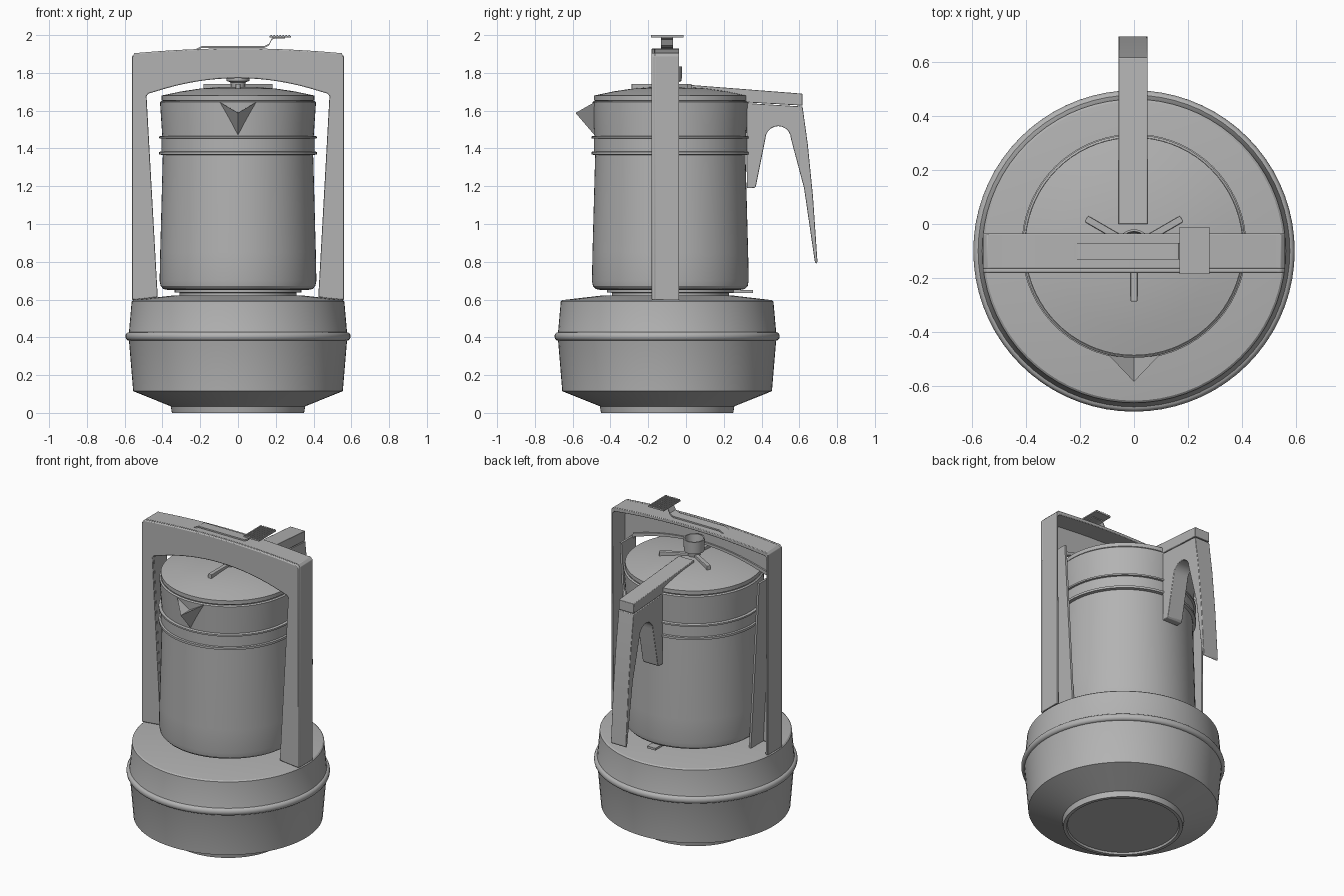
import bpy, bmesh, math
from mathutils import Vector

if "Cube" in bpy.data.objects:
    bpy.data.objects.remove(bpy.data.objects["Cube"])

grey = bpy.data.materials.new("plain_grey")
grey.diffuse_color = (0.45, 0.45, 0.45, 1)
grey.use_nodes = True
grey.node_tree.nodes["Principled BSDF"].inputs["Base Color"].default_value = grey.diffuse_color
BASE_Y, JUG_Y = -0.10, -0.083


def finish(name, bm, smooth=False, bevel=0):
    bmesh.ops.recalc_face_normals(bm, faces=bm.faces)
    me = bpy.data.meshes.new(name)
    bm.to_mesh(me)
    bm.free()
    me.materials.append(grey)
    ob = bpy.data.objects.new(name, me)
    bpy.context.collection.objects.link(ob)
    if bevel:
        mod = ob.modifiers.new("bevel", 'BEVEL')
        mod.width, mod.segments, mod.limit_method = bevel, 2, 'ANGLE'
    if smooth:
        bpy.ops.object.select_all(action='DESELECT')
        ob.select_set(True)
        bpy.context.view_layer.objects.active = ob
        bpy.ops.object.shade_smooth_by_angle(angle=math.radians(30))
    return ob


def lathe(name, profile, cy, n=72):
    """Spin (radius, z) points round a vertical axis at y = cy."""
    bm = bmesh.new()
    vs = [bm.verts.new((r, cy, z)) for r, z in profile]
    es = [bm.edges.new(p) for p in zip(vs, vs[1:])]
    bmesh.ops.spin(bm, geom=vs + es, cent=(0, cy, 0), axis=(0, 0, 1),
                   angle=math.tau, steps=n)
    bmesh.ops.remove_doubles(bm, verts=bm.verts, dist=1e-5)
    return finish(name, bm, True)


def box(name, lo, hi, bevel=0):
    bm = bmesh.new()
    bmesh.ops.create_cube(bm, size=1)
    for v in bm.verts:
        v.co = [(a + b) / 2 + c * (b - a) for a, b, c in zip(lo, hi, v.co)]
    return finish(name, bm, False, bevel)


def prism_x(name, outline, x0, x1, bevel=0):
    """Extrude a (y, z) outline along x."""
    bm = bmesh.new()
    f = bm.faces.new([bm.verts.new((x0, y, z)) for y, z in outline])
    ext = bmesh.ops.extrude_face_region(bm, geom=[f])["geom"]
    bmesh.ops.translate(bm, vec=(x1 - x0, 0, 0),
                        verts=[g for g in ext if isinstance(g, bmesh.types.BMVert)])
    return finish(name, bm, True, bevel)


def strip(name, path_a, path_b, y0, y1, bevel=0):
    """Solid band between two matching (x, z) paths, from y0 to y1."""
    bm = bmesh.new()
    rows = [[bm.verts.new(c) for c in ((a[0], y0, a[1]), (b[0], y0, b[1]),
                                       (b[0], y1, b[1]), (a[0], y1, a[1]))]
            for a, b in zip(path_a, path_b)]
    for r, s in zip(rows, rows[1:]):
        for i in range(4):
            j = (i + 1) % 4
            bm.faces.new((r[i], r[j], s[j], s[i]))
    bm.faces.new(rows[0])
    bm.faces.new(rows[-1])
    return finish(name, bm, True, bevel)


def mirrored(half):
    """Complete a left-to-centre path with its right side."""
    return half + [(-x, z) for x, z in half[-2::-1]]


# Base with bead, and the heating disc on top
bead = [(0.578 + 0.018 * math.sin(a), 0.405 - 0.022 * math.cos(a))
        for a in [math.pi * i / 8 for i in range(9)]]
lathe("base", [(0, 0.012), (0.325, 0.012), (0.33, 0), (0.35, 0), (0.356, 0.035),
               (0.555, 0.115), (0.577, 0.38)] + bead +
      [(0.577, 0.43), (0.563, 0.59), (0.555, 0.597), (0.34, 0.622), (0, 0.622)], BASE_Y)
lathe("heating_disc", [(0, 0.62), (0.31, 0.62), (0.31, 0.636), (0.335, 0.638),
                       (0.335, 0.65), (0, 0.65)], JUG_Y)
box("rear_tab", (-0.03, 0.2, 0.636), (0.03, 0.355, 0.65))

# Jug body, with two thin bands and a flared rim
lathe("jug", [(0, 0.65), (0.365, 0.65), (0.395, 0.656), (0.41, 0.672), (0.415, 0.70),
              (0.412, 0.85), (0.398, 1.365), (0.417, 1.368), (0.417, 1.382),
              (0.405, 1.384), (0.405, 1.452), (0.417, 1.454), (0.417, 1.464),
              (0.401, 1.467), (0.413, 1.645), (0.405, 1.652), (0.39, 1.645), (0, 1.645)],
      JUG_Y)

# Pointed spout
bm = bmesh.new()
tip, left, right, low, back = [bm.verts.new(c) for c in (
    (0, -0.585, 1.588), (-0.105, -0.475, 1.65), (0.105, -0.475, 1.65),
    (0, -0.475, 1.46), (0, -0.46, 1.59))]
for f in ((tip, left, low), (tip, low, right), (tip, back, left),
          (tip, right, back), (left, back, low), (right, low, back)):
    bm.faces.new(f)
finish("spout", bm)

# Lid, hollow knob and three spokes
lathe("lid", [(0.385, 1.645), (0.404, 1.655), (0.404, 1.68), (0.385, 1.684),
              (0.3, 1.702), (0.2, 1.717), (0.1, 1.725), (0, 1.727)], JUG_Y)
lathe("knob", [(0.035, 1.72), (0.04, 1.75), (0.06, 1.757), (0.063, 1.835),
               (0.055, 1.835), (0.05, 1.785), (0, 1.785)], JUG_Y)
for i in range(3):
    spoke = box("spoke", (0.03, -0.013, 1.705), (0.205, 0.013, 1.742), 0.004)
    spoke.location.y = JUG_Y
    spoke.rotation_euler.z = math.radians(30 + 120 * i)

# Handle: top arm and hooked grip
prism_x("handle_arm", [(0, 1.738), (0.617, 1.69), (0.617, 1.627), (0.3, 1.645),
                       (0, 1.715)], -0.058, 0.05, 0.003)
arch = [(0.488 + 0.068 * math.cos(a), 1.45 + 0.068 * math.sin(a))
        for a in [math.pi * i / 10 for i in range(11)]]
prism_x("handle_grip", [(0.32, 1.64), (0.617, 1.622), (0.645, 1.42), (0.672, 1.15),
                        (0.696, 0.80), (0.69, 0.79), (0.682, 0.80), (0.625, 1.19)]
        + arch + [(0.37, 1.20), (0.36, 1.19), (0.322, 1.19)], -0.058, 0.05, 0.003)

# Carrying frame: front panel plus outer and inner walls, open at the back
N = 8
T = [-0.44 * (1 - i / N) for i in range(N + 1)]
outer = mirrored([(-0.56, 0.597), (-0.56, 1.89), (-0.545, 1.906)] +
                 [(x * 1.2, 1.93 - 0.024 * (x / 0.44) ** 2) for x in T])
inner = mirrored([(-0.425, 0.61), (-0.485, 1.675), (-0.475, 1.69)] +
                 [(x, 1.772 - 0.072 * (x / 0.44) ** 2) for x in T])


def blend(t):
    return [tuple(Vector(a).lerp(Vector(b), t)) for a, b in zip(outer, inner)]


strip("frame_front_panel", outer, inner, -0.182, -0.162, 0.006)
strip("frame_outer_wall", outer, blend(0.12), -0.165, -0.036, 0.003)
strip("frame_arch_lip", blend(0.9), inner, -0.165, -0.152)
for s, part in ((1, "left"), (-1, "right")):
    path = [(-0.425 * s, 0.61), (-0.485 * s, 1.69)]
    strip("frame_inner_wall_" + part, path,
          [(x - 0.014 * s, z) for x, z in path], -0.165, -0.036)

# Latch lever along the top, ending in a ribbed thumb plate
lever = [(-0.23, 1.922), (-0.19, 1.942), (0.14, 1.942), (0.165, 1.955),
         (0.18, 1.985), (0.2, 1.992), (0.25, 1.992)]
strip("latch_lever", lever, [(x, z - 0.009) for x, z in lever], -0.132, -0.07)
box("thumb_plate", (0.168, -0.185, 1.988), (0.28, -0.012, 1.996))
for i in range(7):
    x = 0.172 + 0.0158 * i
    box("thumb_rib", (x, -0.185, 1.995), (x + 0.008, -0.012, 2.0))
